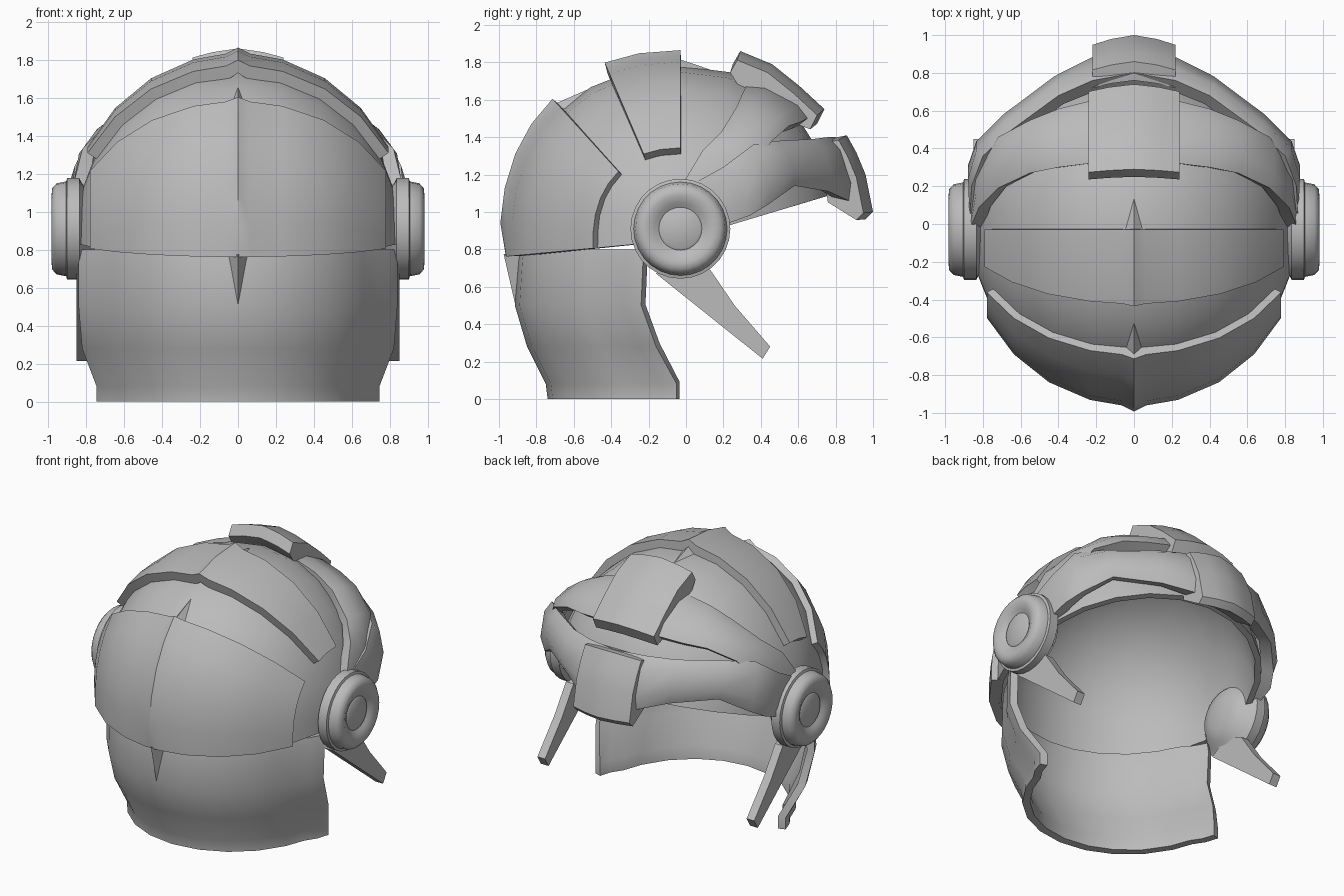
import bpy, bmesh
from math import sin, cos, acos, pi, radians, copysign
from mathutils import Vector

cube = bpy.data.objects.get("Cube")
if cube:
    bpy.data.objects.remove(cube, do_unlink=True)

grey = bpy.data.materials.new("plain_grey")
grey.use_nodes = True
grey.diffuse_color = (0.5, 0.5, 0.5, 1)
grey.node_tree.nodes["Principled BSDF"].inputs["Base Color"].default_value = (0.5, 0.5, 0.5, 1)

CENTRE = Vector((0, -0.03, 0.9))


def finish(name, bm, thickness=0, angle=35, solid=True):
    """Turn a bmesh into a shaded object, thickened inwards if asked."""
    bmesh.ops.remove_doubles(bm, verts=bm.verts, dist=0.0005)
    bmesh.ops.recalc_face_normals(bm, faces=bm.faces)
    if thickness:
        out = sum((f.calc_center_median() - CENTRE).dot(f.normal) for f in bm.faces)
        if out < 0:
            bmesh.ops.reverse_faces(bm, faces=bm.faces)
    mesh = bpy.data.meshes.new(name)
    bm.to_mesh(mesh)
    bm.free()
    obj = bpy.data.objects.new(name, mesh)
    bpy.context.collection.objects.link(obj)
    mesh.materials.append(grey)
    bpy.ops.object.select_all(action='DESELECT')
    obj.select_set(True)
    bpy.context.view_layer.objects.active = obj
    if thickness:
        mod = obj.modifiers.new("thickness", 'SOLIDIFY')
        mod.thickness = thickness
        mod.offset = -1
        bpy.ops.object.modifier_apply(modifier=mod.name)
    bpy.ops.object.shade_smooth_by_angle(angle=radians(angle))
    return obj


def loft(name, sections, thickness=0, closed=False, angle=35):
    """Skin a row of equal-length sections; closed sections get end caps."""
    bm = bmesh.new()
    rows = [[bm.verts.new(p) for p in s] for s in sections]
    n = len(rows[0])
    for a, b in zip(rows, rows[1:]):
        for i in range(n if closed else n - 1):
            j = (i + 1) % n
            bm.faces.new((a[i], a[j], b[j], b[i]))
    if closed:
        bm.faces.new(rows[0])
        bm.faces.new(rows[-1])
    return finish(name, bm, thickness, angle)


def both_sides(half):
    """Extend sections that start on the centre line to the other side."""
    other = [[(-x, y, z) for x, y, z in s] for s in half[1:]]
    return other[::-1] + half


def curve_power(a):
    return copysign(abs(a) ** 0.9, a)


def dome_point(u, v, rise):
    """u runs ear to ear, v runs from the crown towards the face."""
    u, v = radians(u), radians(v)
    s, c = curve_power(sin(v)), curve_power(cos(v))
    depth = (0.895 if s > 0 else 0.83) + rise
    return ((0.86 + rise) * sin(u), -0.03 - depth * cos(u) * s,
            0.85 + (0.93 + rise) * cos(u) * c)


def dome_sheet(name, us, vs, rise, thickness, ridge=0, fade_end=False):
    half = []
    for u in us:
        half.append([dome_point(u, v, rise + (ridge if u == 0 and not (fade_end and v == vs[-1]) else 0))
                     for v in vs])
    return loft(name, both_sides(half), thickness)


# Domed shell, raised visor and crown strap
dome_sheet("shell", [0, 15, 30, 45, 60, 75, 84, 90],
           [-77, -62, -47, -32, -16, 0, 15, 30, 45, 60, 75, 94], 0, 0.04)
dome_sheet("visor", [0, 4, 15, 30, 45, 60], [43, 54, 65, 76, 86, 94], 0.04, 0.06, 0.03, True)
dome_sheet("crown_strap", [0, 4, 15, 30, 45, 60], [0, 11, 22], 0.055, 0.07, 0.03)

# Tapered ridges that run out of the raised plates
for name, tip, base, apex in (
        ("chin_ridge", (0, -0.912, 0.5), (0.05, -0.89, 0.775), (0, -0.975, 0.775)),
        ("front_ridge", (0, -0.40, 1.71), (0.06, -0.66, 1.52), (0, -0.72, 1.57)),
        ("rear_ridge", (0, 0.25, 1.72), (0.06, -0.03, 1.76), (0, -0.03, 1.815))):
    bm = bmesh.new()
    t, l, r, a = [bm.verts.new(p) for p in (tip, base, (-base[0],) + base[1:], apex)]
    for f in ((t, l, a), (t, a, r), (t, r, l), (l, r, a)):
        bm.faces.new(f)
    finish(name, bm, angle=60)

# Lower face guard with flared rear rims: height, front y, rear y, half width
guard = [(0.8, -0.89, -0.23, 0.79), (0.74, -0.9, -0.23, 0.8), (0.5, -0.915, -0.24, 0.8),
         (0.28, -0.85, -0.16, 0.77), (0.08, -0.75, -0.05, 0.69), (0, -0.74, -0.05, 0.69)]
columns = [(0, 1), (0.18, 1), (0.36, 1), (0.54, 1), (0.72, 1), (0.85, 1), (0.92, 1.05), (1, 1.08)]
half = []
for part, flare in columns:
    line = []
    for z, front, rear, width in guard:
        depth = -0.03 - front
        t = part * acos((-0.03 - rear) / depth)
        line.append((width * sin(t) * flare, -0.03 - depth * cos(t), z))
    half.append(line)
loft("face_guard", both_sides(half), 0.05, angle=40)


# Rear bands: half width, upper edge, lower edge, bulge
def band(name, stations, thickness):
    half = []
    for x, (y1, z1), (y2, z2), bulge in stations:
        line = []
        for k in (0, 0.25, 0.75, 1):
            p = Vector((x, y1 + (y2 - y1) * k, z1 + (z2 - z1) * k))
            if 0 < k < 1:
                p += (p - CENTRE).normalized() * bulge
            line.append(tuple(p))
        half.append(line)
    return loft(name, both_sides(half), thickness, angle=45)


band("upper_band", [
    (0, (0.33, 1.69), (0.68, 1.51), 0.04), (0.24, (0.32, 1.67), (0.65, 1.5), 0.04),
    (0.4, (0.30, 1.63), (0.61, 1.48), 0.04), (0.55, (0.27, 1.56), (0.55, 1.46), 0.04),
    (0.72, (0.19, 1.43), (0.46, 1.38), 0.03), (0.82, (0.09, 1.33), (0.34, 1.2), 0.02),
    (0.87, (-0.03, 1.13), (0.15, 1.0), 0)], 0.07)
band("lower_band", [
    (0, (0.8, 1.4), (0.92, 1.04), 0.03), (0.22, (0.76, 1.4), (0.87, 1.06), 0.04),
    (0.4, (0.68, 1.39), (0.76, 1.11), 0.05), (0.66, (0.49, 1.38), (0.58, 1.14), 0.04),
    (0.8, (0.36, 1.36), (0.44, 1.04), 0.04), (0.86, (0.2, 1.24), (0.34, 0.98), 0.02),
    (0.87, (0.0, 1.13), (0.2, 0.93), 0)], 0.08)


# Centre pieces of the bands, narrowing slightly at the sides
def clasp(name, outline, width, drop):
    half = []
    for x, fall in ((0, 0), (width * 0.55, drop * 0.4), (width, drop)):
        half.append([(x, y - (y - CENTRE.y) * fall, z - (z - CENTRE.z) * fall) for y, z in outline])
    return loft(name, both_sides(half), closed=True, angle=30)


clasp("upper_clasp", [(0.25, 1.79), (0.29, 1.86), (0.46, 1.79), (0.61, 1.67), (0.74, 1.55),
                      (0.70, 1.47), (0.5, 1.55), (0.33, 1.66)], 0.24, 0.05)
clasp("lower_clasp", [(0.76, 1.39), (0.86, 1.41), (0.91, 1.32), (0.96, 1.2), (1.0, 1.0), (0.96, 0.96),
                      (0.8, 1.06), (0.78, 1.2)], 0.22, 0.05)

# Round ear caps and the prongs hanging below them
cap_profile = [(0, 0.73), (0.1, 0.735), (0.18, 0.765), (0.235, 0.82), (0.267, 0.835), (0.267, 0.9),
               (0.25, 0.905), (0.24, 0.955), (0.215, 0.978), (0.18, 0.982), (0.14, 0.965),
               (0.115, 0.95), (0.105, 0.957), (0, 0.957)]
prong_outline = [(-0.16, 0.67), (-0.03, 0.75), (0.13, 0.69), (0.26, 0.5), (0.45, 0.28), (0.41, 0.215)]
for side, word in ((1, "left"), (-1, "right")):
    rings = []
    for r, x in cap_profile:
        rings.append([(side * x, -0.03 + r * cos(i * pi / 14), 0.91 + r * sin(i * pi / 14))
                      for i in range(28)])
    bm = bmesh.new()
    rows = [[bm.verts.new(p) for p in ring] for ring in rings]
    for a, b in zip(rows, rows[1:]):
        for i in range(28):
            j = (i + 1) % 28
            bm.faces.new((a[i], a[j], b[j], b[i]))
    finish(word + "_ear_cap", bm, angle=50)
    loft(word + "_prong", [[(side * x, y, z) for y, z in prong_outline] for x in (0.79, 0.85)],
         closed=True, angle=20)
